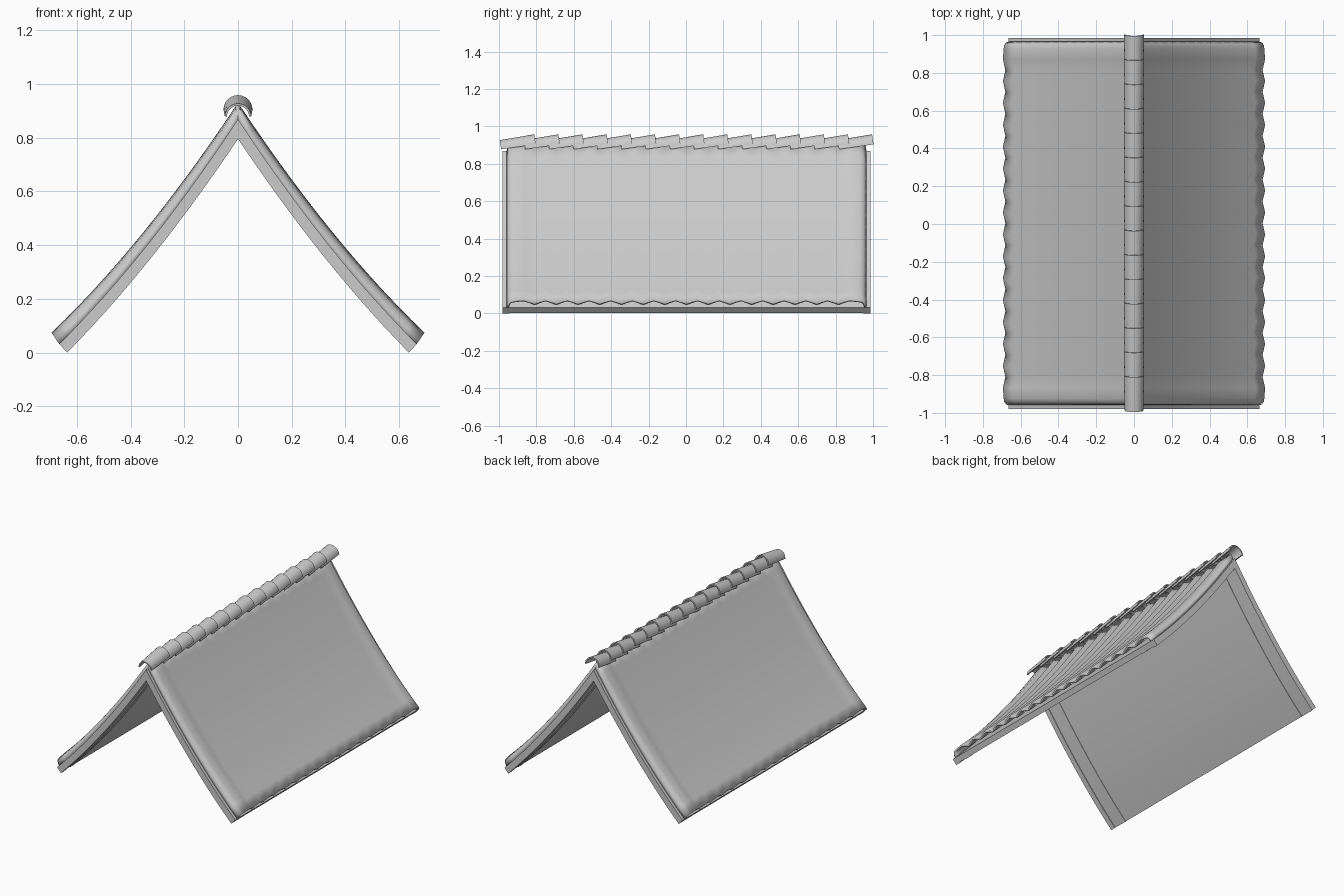
import bpy, math

if "Cube" in bpy.data.objects:
    bpy.data.objects.remove(bpy.data.objects["Cube"])

N = 14  # steps down each slope


def curve(top, end, sag, t):
    # sagging line from ridge to eave
    return (end[0] * t, top + (end[1] - top) * t - sag * 4 * t * (1 - t))


def slope(t, h):
    # h = -1 underside, 0 top of the boards, 1 crest of the tiles
    low = curve(0.795, (0.636, 0.0), 0.038, t)
    mid = curve(0.868, (0.665, 0.032), 0.043, t)
    top = curve(0.93, (0.694, 0.074), 0.048, t)
    a, b, k = (mid, low, -h) if h < 0 else (mid, top, h)
    return a[0] + (b[0] - a[0]) * k, a[1] + (b[1] - a[1]) * k


def make(name, verts, faces, angle):
    me = bpy.data.meshes.new(name)
    me.from_pydata(verts, [], faces)
    ob = bpy.data.objects.new(name, me)
    bpy.context.collection.objects.link(ob)
    bpy.ops.object.select_all(action='DESELECT')
    ob.select_set(True)
    bpy.context.view_layer.objects.active = ob
    bpy.ops.object.mode_set(mode='EDIT')
    bpy.ops.mesh.select_all(action='SELECT')
    bpy.ops.mesh.normals_make_consistent(inside=False)
    bpy.ops.object.mode_set(mode='OBJECT')
    bpy.ops.object.shade_smooth_by_angle(angle=math.radians(angle))
    return ob


def gable_slab(name, y0, y1, h0, h1):
    # closed inverted V that follows both slopes
    ts = [i / N for i in range(-N, N + 1)]
    verts, faces = [], []
    for s in ts:
        for h, y in ((h0, y0), (h1, y0), (h1, y1), (h0, y1)):
            x, z = slope(abs(s), h)
            verts.append((math.copysign(x, s), y, z))
    for i in range(len(ts) - 1):
        for j in range(4):
            k = (j + 1) % 4
            faces.append((4 * i + j, 4 * i + k, 4 * i + 4 + k, 4 * i + 4 + j))
    e = 4 * (len(ts) - 1)
    faces += [(0, 1, 2, 3), (e, e + 1, e + 2, e + 3)]
    return make(name, verts, faces, 30)


# boards, end rafters and inner rafters
gable_slab("roof_deck", -0.95, 0.955, -0.88, 0.0)
for label, s in (("front", -1), ("back", 1)):
    c = 0.965 * s + 0.003
    gable_slab(label + "_bargeboard", c - 0.018, c + 0.018, -1, 0.0)
    gable_slab(label + "_inner_rafter", 0.862 * s - 0.02, 0.862 * s + 0.02, -0.95, -0.1)

# zigzag tile sheets, rolled down at both gable ends
WAVES, HALF = 16, 0.928
rows = [(-0.962, 0.0), (-0.958, 0.4), (-0.945, 0.75)]
for i in range(2 * WAVES + 1):
    rows.append((-HALF + 2 * HALF * i / (2 * WAVES), 1.0 if i % 2 else 0.55 + 0.3 * (i in (0, 2 * WAVES))))
rows += [(0.945, 0.75), (0.958, 0.4), (0.962, 0.0)]
for label, s in (("right", 1), ("left", -1)):
    verts = []
    for y, h in rows:
        for i in range(N + 1):
            x, z = slope(i / N, h)
            verts.append((s * x, y + 0.003, z))
    M = N + 1
    faces = [(r * M + i, r * M + i + 1, r * M + M + i + 1, r * M + M + i)
             for r in range(len(rows) - 1) for i in range(N)]
    if s > 0:
        faces = [f[::-1] for f in faces]
    ob = make(label + "_tile_sheet", verts, faces, 60)
    if ob.data.polygons[len(faces) // 2].normal.z < 0:
        ob.data.flip_normals()
    sol = ob.modifiers.new("thickness", 'SOLIDIFY')
    sol.thickness = 0.012
    sol.offset = -1

# overlapping half-round ridge tiles, each tipped up toward the back
SEG = 12
for k in range(15):
    y0 = -0.997 + k * 0.129
    verts, faces = [], []
    for y, base, r in ((y0 + 0.005, 0.878, 0.049), (y0 + 0.19, 0.904, 0.054)):
        for j in range(SEG + 1):
            a = math.pi * j / SEG
            for q in (r, r - 0.008):
                verts.append((q * math.cos(a), y - 0.14 * (q * math.sin(a) - 0.025), base + q * math.sin(a)))
    E = 2 * (SEG + 1)
    for j in range(SEG):
        a = 2 * j
        faces += [(a, a + 2, a + 2 + E, a + E), (a + 1, a + 3, a + 3 + E, a + 1 + E),
                  (a, a + 1, a + 3, a + 2), (a + E, a + 1 + E, a + 3 + E, a + 2 + E)]
    for a in (0, 2 * SEG):
        faces.append((a, a + 1, a + 1 + E, a + E))
    make("ridge_tile_%02d" % (k + 1), verts, faces, 35)
